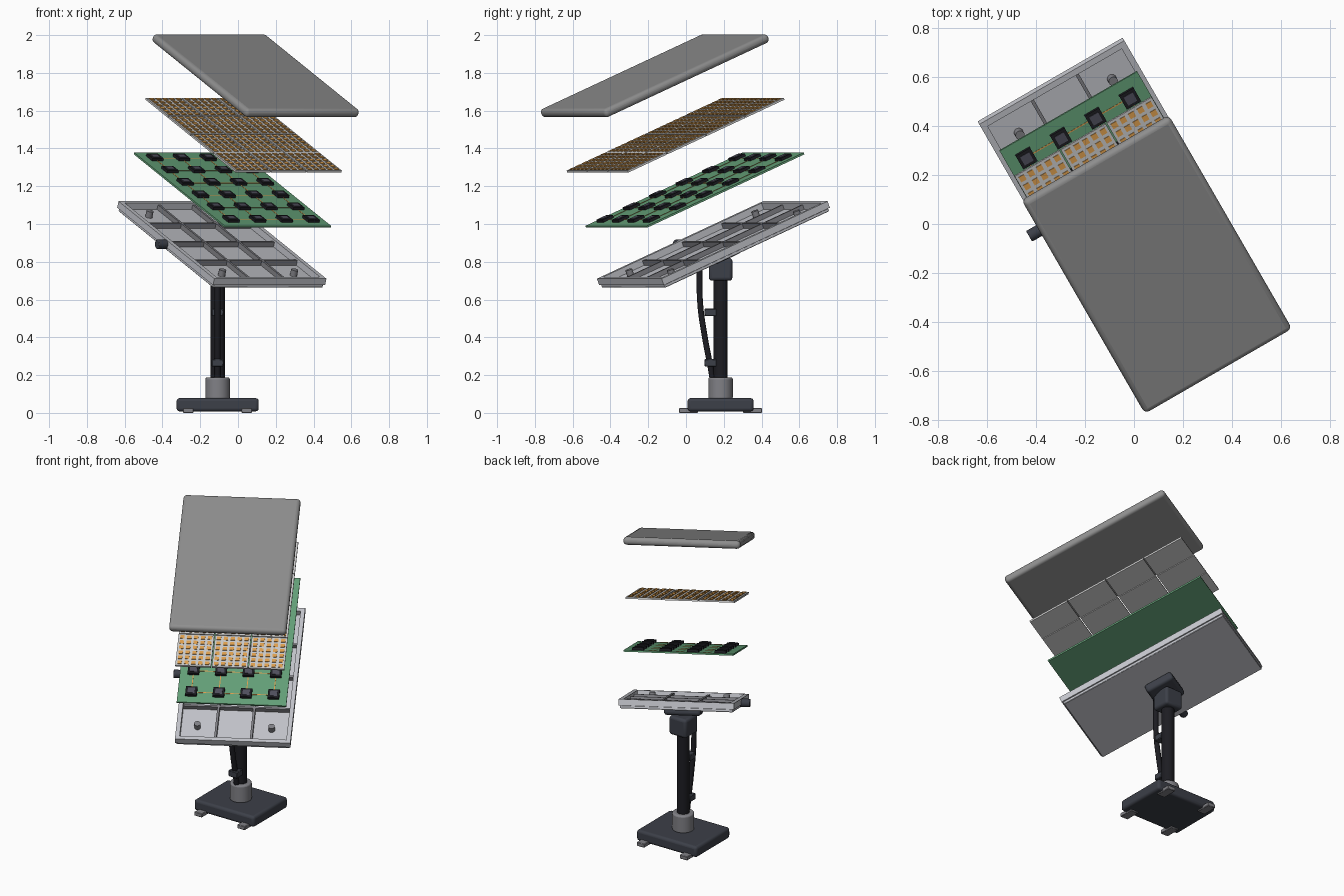
import bpy, bmesh
from math import radians
from mathutils import Matrix, Vector

if "Cube" in bpy.data.objects:
    bpy.data.objects.remove(bpy.data.objects["Cube"])

# Panel frame: local x = short side, y = long side, z = panel normal
PANEL = (Matrix.Translation((-0.0875, 0.148, 0.89))
         @ Matrix.Rotation(radians(30), 4, 'Z') @ Matrix.Rotation(radians(22), 4, 'X'))
WORLD = Matrix.Identity(4)
MX, MY = -0.108, 0.183   # mast axis


def material(name, r, g, b):
    m = bpy.data.materials.new(name)
    m.diffuse_color = (r, g, b, 1)
    m.use_nodes = True
    m.node_tree.nodes["Principled BSDF"].inputs["Base Color"].default_value = m.diffuse_color
    return m


lid_grey = material("lid_grey", 0.27, 0.27, 0.27)
metal = material("light_metal", 0.55, 0.56, 0.60)
mid = material("mid_grey", 0.22, 0.22, 0.24)
dark = material("dark_plastic", 0.045, 0.05, 0.065)
black = material("black", 0.012, 0.012, 0.016)
green = material("board_green", 0.13, 0.36, 0.19)
ceramic = material("ceramic", 0.72, 0.71, 0.72)
copper = material("copper", 0.75, 0.36, 0.08)
chip_top = material("chip_top", 0.08, 0.08, 0.11)


def finish(name, bm, mat, frame, bevel=0, segments=3):
    me = bpy.data.meshes.new(name)
    bm.to_mesh(me)
    bm.free()
    ob = bpy.data.objects.new(name, me)
    bpy.context.collection.objects.link(ob)
    ob.matrix_world = frame
    me.materials.append(mat)
    bpy.ops.object.select_all(action='DESELECT')
    ob.select_set(True)
    bpy.context.view_layer.objects.active = ob
    bpy.ops.object.shade_smooth_by_angle(angle=radians(35))
    if bevel:
        mod = ob.modifiers.new("bevel", 'BEVEL')
        mod.width, mod.segments = bevel, segments
        mod.limit_method = 'ANGLE'
    return ob


def boxes(name, items, mat, frame=WORLD, bevel=0, segments=3):
    """One object holding any number of (centre, size) boxes."""
    bm = bmesh.new()
    for loc, size in items:
        bmesh.ops.create_cube(bm, size=1, matrix=Matrix.Translation(loc)
                              @ Matrix.Diagonal((*size, 1)))
    return finish(name, bm, mat, frame, bevel, segments)


def cylinders(name, locs, radius, depth, mat, frame=WORLD, rot=WORLD, bevel=0):
    bm = bmesh.new()
    for loc in locs:
        bmesh.ops.create_cone(bm, cap_ends=True, segments=32, radius1=radius, radius2=radius,
                              depth=depth, matrix=Matrix.Translation(loc) @ rot)
    return finish(name, bm, mat, frame, bevel)


def grid(nx, ny, px, py):
    return [((i - (nx - 1) / 2) * px, (j - (ny - 1) / 2) * py)
            for j in range(ny) for i in range(nx)]


def layer(d):
    return PANEL @ Matrix.Translation((0, 0, d))


# --- Tray: back plate, stepped rim, ribs, posts and side connector
W, L, t = 0.685, 1.095, 0.026
boxes("tray_back_plate", [((0, 0, -0.018), (W - 0.014, L - 0.014, 0.018))], metal, PANEL, 0.003, 1)
rim = [((s * (W - t) / 2, 0, 0.009), (t, L, 0.037)) for s in (-1, 1)]
rim += [((0, s * (L - t) / 2, 0.009), (W - 2 * t, t, 0.037)) for s in (-1, 1)]
boxes("tray_rim", rim, metal, PANEL)
ribs = [((s * 0.106, 0, 0.004), (0.014, L - 2 * t, 0.027)) for s in (-1, 1)]
ribs += [((0, k * 0.261, 0.004), (W - 2 * t, 0.014, 0.027)) for k in (-1, 0, 1)]
boxes("tray_ribs", ribs, mid, PANEL)
cylinders("tray_posts", [(x, y, 0.008) for x, y in grid(2, 2, 0.44, 0.83)], 0.019, 0.036, mid, PANEL)
cylinders("side_connector", [(-0.365, 0, 0.003)], 0.025, 0.06, dark, PANEL,
          Matrix.Rotation(radians(90), 4, 'Y'), 0.004)

# --- Circuit board with chips and copper traces
board = layer(0.312)
PX, PY = 0.163, 0.174
boxes("circuit_board", [((0, 0, 0), (0.65, 1.035, 0.010))], green, board)
chips = grid(4, 6, PX, PY)
boxes("chips", [((x, y, 0.012), (0.068, 0.068, 0.016)) for x, y in chips], black, board)
boxes("chip_caps", [((x, y, 0.021), (0.042, 0.042, 0.004)) for x, y in chips], chip_top, board)
traces = [((x, y, 0.0055), (PX, 0.005, 0.002)) for x, y in grid(3, 6, PX, PY)]
traces += [((x, y, 0.0055), (0.005, PY, 0.002)) for x, y in grid(4, 5, PX, PY)]
boxes("copper_traces", traces, copper, board)

# --- Antenna tiles with raised pads
array = layer(0.626)
tiles = grid(3, 4, 0.2175, 0.2587)
boxes("antenna_tiles", [((x, y, 0), (0.212, 0.253, 0.011)) for x, y in tiles], ceramic, array)
boxes("antenna_pads", [((x + u, y + v, 0.0065), (0.025, 0.025, 0.005))
                       for x, y in tiles for u, v in grid(5, 6, 0.041, 0.041)], copper, array)

# --- Cover
boxes("cover", [((0, 0, 0), (0.695, 1.082, 0.048))], lid_grey, layer(0.965), 0.021, 4)

# --- Stand
boxes("mount_plate", [((0, 0, -0.053), (0.22, 0.18, 0.056))], dark, PANEL, 0.018)
boxes("mount_knuckle", [((MX, MY, 0.76), (0.125, 0.125, 0.12))], dark, WORLD, 0.016)
cylinders("mast", [(MX, MY, 0.42)], 0.038, 0.70, black)
cylinders("mast_collar", [(MX, MY, 0.13)], 0.065, 0.115, mid, bevel=0.01)
boxes("base", [((MX, MY, 0.043), (0.435, 0.35, 0.07))], dark, WORLD, 0.016)
boxes("base_feet", [((MX + x, MY + y, 0.0125), (0.055, 0.10, 0.025))
                    for x, y in grid(2, 2, 0.31, 0.34)], mid, WORLD, 0.003, 1)

# --- Cable and its clips
cu = bpy.data.curves.new("cable", 'CURVE')
cu.dimensions = '3D'
cu.bevel_depth, cu.bevel_resolution, cu.resolution_u = 0.016, 3, 8
sp = cu.splines.new('BEZIER')
path = [(0.072, 0.83), (0.075, 0.58), (0.10, 0.40), (0.13, 0.24), (0.148, 0.13)]
sp.bezier_points.add(len(path) - 1)
for p, (y, z) in zip(sp.bezier_points, path):
    p.co = (MX, y, z)
    p.handle_left_type = p.handle_right_type = 'AUTO'
cu.use_fill_caps = True
cu.materials.append(black)
bpy.context.collection.objects.link(bpy.data.objects.new("cable", cu))
boxes("cable_clips", [((MX, 0.13, z), (0.062, 0.064, 0.04)) for z in (0.265, 0.532)],
      dark, WORLD, 0.004, 1)
